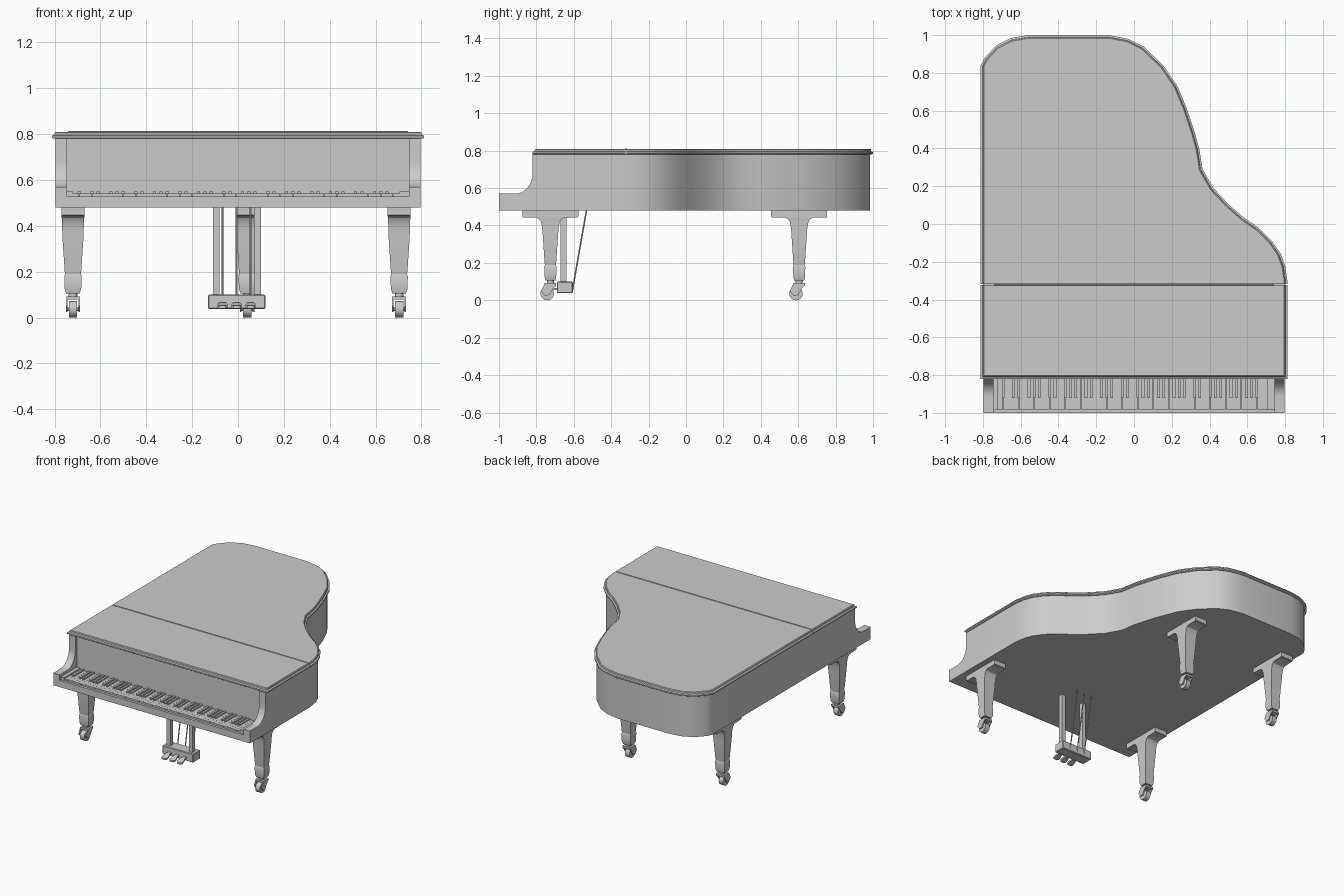
import bpy, bmesh, math
from mathutils import Vector, Matrix

if "Cube" in bpy.data.objects:
    bpy.data.objects.remove(bpy.data.objects["Cube"])


def finish(name, bm):
    bmesh.ops.recalc_face_normals(bm, faces=bm.faces)
    me = bpy.data.meshes.new(name)
    bm.to_mesh(me)
    bm.free()
    ob = bpy.data.objects.new(name, me)
    bpy.context.collection.objects.link(ob)
    return ob


def loft(bm, rings):
    """Skin a stack of equal-length closed rings and cap both ends."""
    vs = [[bm.verts.new(p) for p in r] for r in rings]
    n = len(vs[0])
    for a, b in zip(vs, vs[1:]):
        for i in range(n):
            j = (i + 1) % n
            bm.faces.new((a[i], a[j], b[j], b[i]))
    bm.faces.new(vs[0][::-1])
    bm.faces.new(vs[-1])


def box(bm, x0, x1, y0, y1, z0, z1):
    loft(bm, [[(x0, y0, z), (x1, y0, z), (x1, y1, z), (x0, y1, z)] for z in (z0, z1)])


def side_profile(bm, pts, x0, x1):
    loft(bm, [[(x, y, z) for y, z in pts] for x in (x0, x1)])


def rod(bm, a, b, r, seg=16):
    a, b = Vector(a), Vector(b)
    d = b - a
    m = Matrix.Translation((a + b) / 2) @ d.to_track_quat('Z', 'Y').to_matrix().to_4x4()
    bmesh.ops.create_cone(bm, cap_ends=True, segments=seg, radius1=r, radius2=r,
                          depth=d.length, matrix=m)


def inset(pts, d):
    """Mitred inward offset of a counter-clockwise outline."""
    out, n = [], len(pts)
    for i in range(n):
        p, a, b = (Vector(pts[k % n]) for k in (i, i - 1, i + 1))
        e, f = (p - a).normalized(), (b - p).normalized()
        n1, n2 = Vector((-e.y, e.x)), Vector((-f.y, f.x))
        out.append(p + (n1 + n2) * d / (1 + n1.dot(n2)))
    return out


# plan outline of the lid, counter-clockwise
PLAN = [(-.812, -.82), (.812, -.82), (.812, -.3), (.8, -.22), (.775, -.155), (.73, -.09),
        (.66, -.02), (.58, .035), (.5, .105), (.42, .19), (.363, .29), (.345, .4),
        (.32, .49), (.28, .61), (.23, .73), (.155, .84), (.05, .94), (-.03, .98),
        (-.13, 1), (-.56, 1), (-.65, .985), (-.73, .945), (-.79, .88), (-.812, .84)]

# curved case
bm = bmesh.new()
rim = inset(PLAN, .015)
rim[0].y = rim[1].y = -.80
loft(bm, [[(p.x, p.y, z) for p in rim] for z in (.48, .782)])
finish("case", bm)

# lid, stepped edge, cut in two at the hinge line
for name, y, s in (("main_lid", -.317, -1), ("front_lid", -.323, 1)):
    bm = bmesh.new()
    loft(bm, [[(p.x, p.y, z) for p in inset(PLAN, d)] for d, z in
              ((.006, .78), (0, .784), (0, .793), (.01, .797), (.012, .806), (.017, .81))])
    r = bmesh.ops.bisect_plane(bm, geom=bm.verts[:] + bm.edges[:] + bm.faces[:],
                               plane_co=(0, y, 0), plane_no=(0, s, 0), clear_outer=True)
    bmesh.ops.holes_fill(bm, edges=[e for e in bm.edges if e.is_boundary], sides=0)
    finish(name, bm)
bm = bmesh.new()
rod(bm, (-.742, -.32, .809), (.742, -.32, .809), .005, 10)
finish("lid_hinge", bm)

# scrolled arms either side of the keyboard
arm = [(-.80, .48), (-1, .48), (-1, .57)]
arm += [(-.914 + .094 * math.sin(t), .68 - .11 * math.cos(t))
        for t in (math.pi / 2 * i / 10 for i in range(11))]
arm += [(-.82, .781), (-.80, .781)]
for name, s in (("left_arm", -1), ("right_arm", 1)):
    bm = bmesh.new()
    side_profile(bm, arm, s * .745, s * .797)
    finish(name, bm)

# key bed and end blocks
bm = bmesh.new()
box(bm, -.745, .745, -1, -.8, .48, .528)
finish("key_bed", bm)
bm = bmesh.new()
for x0, x1 in ((-.745, -.72), (.705, .745)):
    box(bm, x0, x1, -.985, -.8, .528, .55)
finish("key_blocks", bm)

# 52 white keys and 36 black keys
w = 1.425 / 52
white, black = bmesh.new(), bmesh.new()
for i in range(52):
    x = -.72 + i * w
    box(white, x + .0004, x + w - .0004, -.982, -.8, .528, .54)
    if i < 51 and i % 7 not in (1, 4):
        box(black, x + w - .007, x + w + .007, -.92, -.8, .538, .55)
finish("white_keys", white)
finish("black_keys", black)

# tapered legs with long top plates, each on a caster
LEG = ((.481, .05, .15), (.448, .05, .15), (.444, .05, .146), (.442, .05, .075),
       (.435, .049, .06), (.42, .048, .05), (.39, .047, .044), (.35, .046, .041),
       (.2, .036, .031), (.19, .034, .029), (.18, .038, .033), (.125, .036, .031),
       (.105, .029, .026))
for name, cx, cy in (("front_left", -.72, -.725), ("front_right", .703, -.725),
                     ("rear_left", -.72, .605), ("rear_right", .04, .605)):
    bm = bmesh.new()
    loft(bm, [[(cx + a * hx, cy + b * hy, z) for a, b in
               ((-1, -1), (1, -1), (1, 1), (-1, 1))] for z, hx, hy in LEG])
    finish(name + "_leg", bm)
    bm = bmesh.new()
    rod(bm, (cx, cy, .08), (cx, cy, .108), .019)
    fork = [(cy + .03, .092), (cy - .03, .092), (cy - .05, .05), (cy - .03, .025),
            (cy - .005, .028), (cy + .012, .06), (cy + .03, .078)]
    for s in (-1, 1):
        side_profile(bm, fork, cx + s * .024, cx + s * .031)
    box(bm, cx - .031, cx + .031, cy - .03, cy + .03, .078, .092)
    finish(name + "_caster_fork", bm)
    bm = bmesh.new()
    rod(bm, (cx - .018, cy - .017, .036), (cx + .018, cy - .017, .036), .036, 24)
    rod(bm, (cx - .03, cy - .017, .036), (cx + .03, cy - .017, .036), .008, 10)
    finish(name + "_caster_wheel", bm)

# pedal lyre: box, posts, braces and pedals
bm = bmesh.new()
box(bm, -.13, .12, -.69, -.605, .038, .1)
bmesh.ops.bevel(bm, geom=bm.edges[:], offset=.004, segments=1, affect='EDGES')
finish("pedal_box", bm)
bm = bmesh.new()
for x in (-.095, .085):
    box(bm, x - .015, x + .015, -.67, -.64, .095, .481)
finish("pedal_posts", bm)
rods, pedals = bmesh.new(), bmesh.new()
for x in (-.068, -.006, .055):
    rod(rods, (x, -.607, .055), (x, -.532, .482), .004, 8)
    loft(pedals, [[(x + a * hw, y, z + b) for a, b in
                   ((-1, -.006), (1, -.006), (1, .006), (-1, .006))] for y, z, hw in
                  ((-.685, .06, .012), (-.71, .06, .013), (-.735, .053, .022),
                   (-.755, .047, .022), (-.765, .046, .014))])
finish("pedal_rods", rods)
finish("pedals", pedals)

# smooth the curved walls, keep edges crisp
bpy.ops.object.select_all(action='SELECT')
bpy.context.view_layer.objects.active = bpy.context.selected_objects[0]
bpy.ops.object.shade_smooth_by_angle(angle=math.radians(30))
